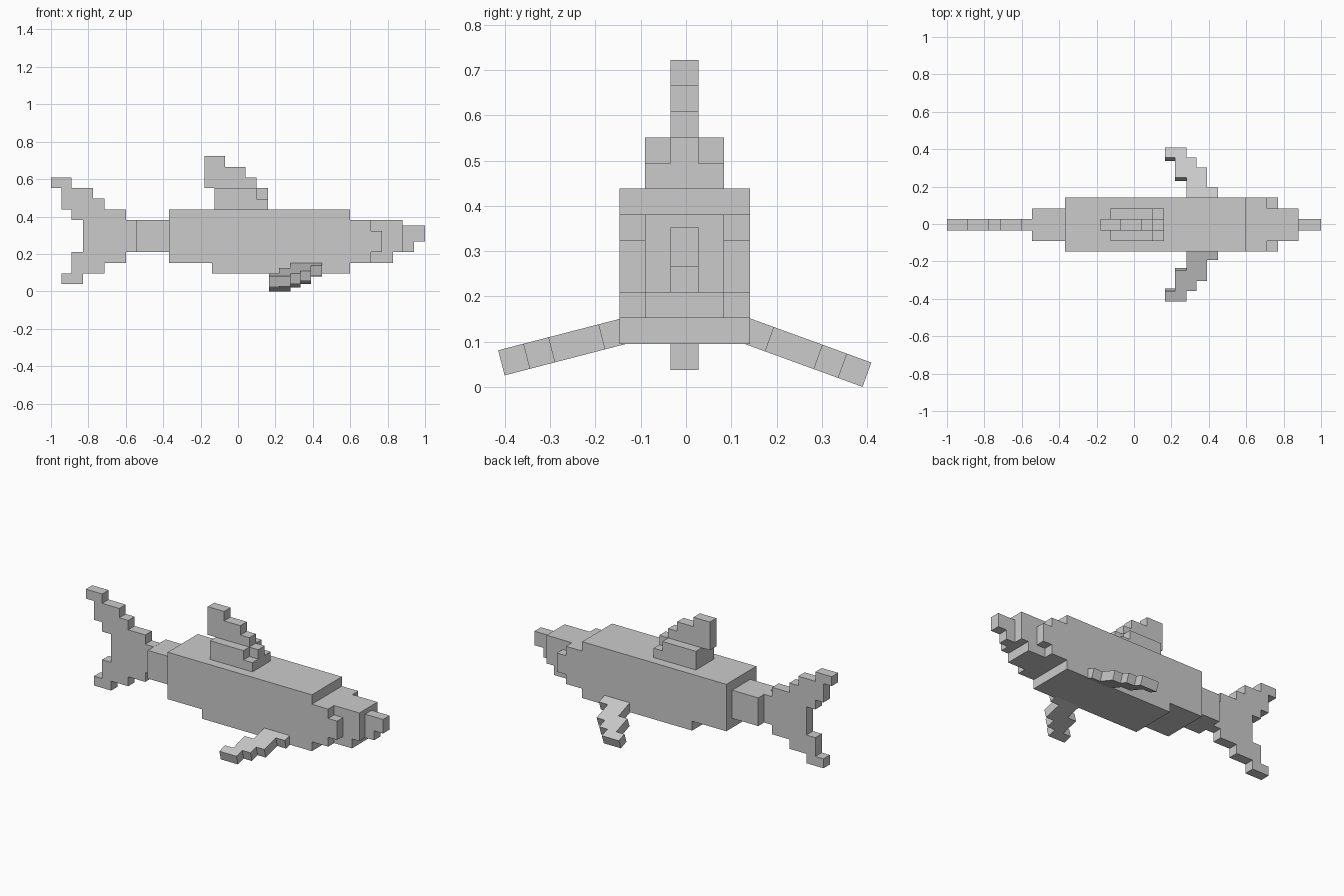
import bpy
import bmesh
from math import radians
from mathutils import Matrix, Vector

cube = bpy.data.objects.get("Cube")
if cube:
    bpy.data.objects.remove(cube, do_unlink=True)

colour = (0.6, 0.6, 0.6, 1)
grey = bpy.data.materials.new("light grey")
grey.use_nodes = True
grey.diffuse_color = colour
grey.node_tree.nodes["Principled BSDF"].inputs["Base Color"].default_value = colour

# Height of one step, and the half widths of the wide, middle and thin parts
STEP = 2 / 35
WIDE, MIDDLE, THIN = 0.144, 0.087, 0.031


def stack(name, half_width, place, layers):
    """Pile up slabs given as (left, right, height) and put the pile in place."""
    bm = bmesh.new()
    base = 0
    for left, right, height in layers:
        centre = Vector(((left + right) / 2, 0, base + height / 2))
        size = Matrix.Diagonal((right - left, half_width * 2, height, 1))
        bmesh.ops.create_cube(bm, size=1, matrix=place @ Matrix.Translation(centre) @ size)
        base += height
    mesh = bpy.data.meshes.new(name)
    bm.to_mesh(mesh)
    bm.free()
    mesh.materials.append(grey)
    bpy.context.collection.objects.link(bpy.data.objects.new(name, mesh))


def upright(name, half_width, bottom, *layers):
    """Pile standing on the centre line of the body."""
    stack(name, half_width, Matrix.Translation((0, -0.003, bottom)), layers)


# Trunk with the belly step
upright("body", WIDE, 0.095, (-0.14, 0.6, STEP), (-0.37, 0.6, STEP * 5))

# Head in three narrowing parts
upright("cheeks", WIDE, 0.152,
        (0.6, 0.71, STEP), (0.6, 0.77, STEP * 2), (0.6, 0.71, STEP))
upright("snout", MIDDLE, 0.152, (0.6, 0.83, STEP), (0.6, 0.88, STEP * 3))
upright("nose", THIN, 0.209, (0.88, 0.94, STEP), (0.88, 1, STEP * 1.5))

# Tail stem and forked tail fin, from the lower lobe to the upper tip
upright("tail_stem", MIDDLE, 0.209, (-0.545, -0.37, STEP * 3))
upright("tail_fin", THIN, 0.038,
        (-0.945, -0.83, STEP),
        (-0.89, -0.715, STEP),
        (-0.89, -0.6, STEP),
        (-0.83, -0.54, STEP * 3),
        (-0.89, -0.6, STEP),
        (-0.945, -0.715, STEP),
        (-0.945, -0.775, STEP),
        (-1, -0.89, STEP))

# Back fin swept over its wider stepped base
upright("back_fin_base", MIDDLE, 0.437, (-0.125, 0.16, STEP), (-0.125, 0.1, STEP))
upright("back_fin", THIN, 0.494,
        (-0.1, 0.16, STEP),
        (-0.18, 0.1, STEP),
        (-0.18, 0.04, STEP),
        (-0.18, -0.07, STEP))

# Side fins: the same piles laid outwards, each drooping by its own angle
side_fin = [(0.28, 0.45, STEP), (0.28, 0.39, STEP), (0.22, 0.39, STEP),
            (0.22, 0.335, STEP), (0.165, 0.28, STEP)]
for name, side, droop in (("left_fin", 1, 20), ("right_fin", -1, 14.5)):
    root = Matrix.Translation((0, side * 0.131, 0.125))
    turn = Matrix.Rotation(radians(-side * (90 + droop)), 4, "X")
    stack(name, STEP / 2, root @ turn, side_fin)
